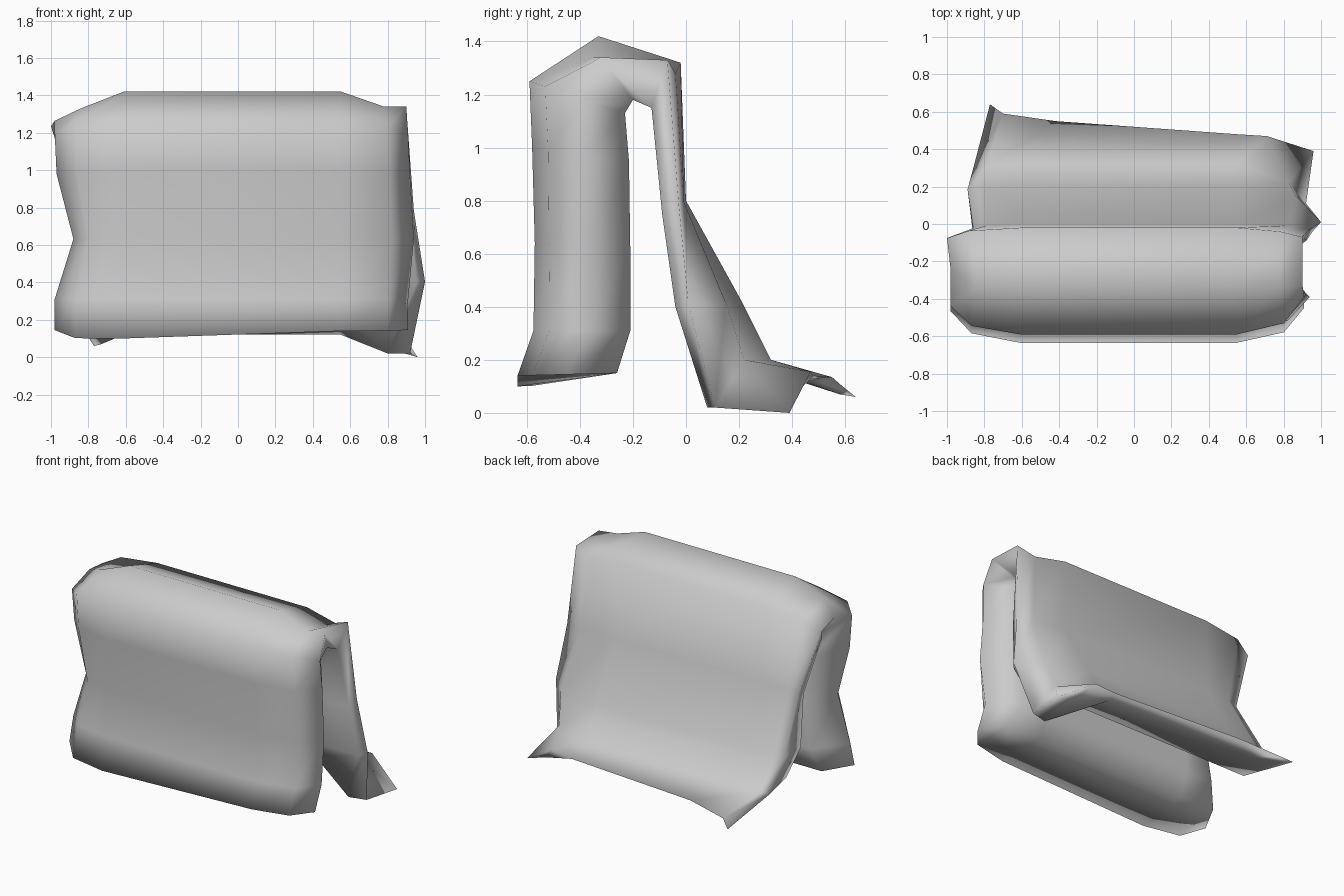
import bpy
import bmesh
from mathutils import Vector

default = bpy.data.objects.get("Cube")
if default:
    bpy.data.objects.remove(default)

# One plain cloth colour
cloth = bpy.data.materials.new("grey cloth")
cloth.use_nodes = True
grey = (0.6, 0.6, 0.6, 1)
cloth.diffuse_color = grey
cloth.node_tree.nodes["Principled BSDF"].inputs["Base Color"].default_value = grey

# Padded drape, from the front hem over the top to the back hem:
# outer y and z, inner y and z, right and left edge x,
# how far through the thickness each edge lies, reach of the inner face
stations = [
    (-.635, .14, -.26, .15, -.98, .91, .45, .5, .7),
    (-.575, .31, -.21, .31, -.98, .91, .42, .55, .55),
    (-.57, .64, -.21, .62, -.88, .94, .4, .5, .55),
    (-.58, 1, -.215, .95, -.97, .92, .42, .55, .55),
    (-.59, 1.25, -.23, 1.13, -.98, .91, .42, .55, .7),
    (-.33, 1.42, -.2, 1.18, -.98, .9, .65, .32, .8),
    (-.02, 1.32, -.13, 1.15, -1, .9, .5, .15, .9),
    (0, .8, -.09, .75, -.86, .94, .25, .3, .95),
    (.21, .42, -.04, .4, -.89, 1, .1, .8, .9),
    (.32, .2, .08, .23, -.86, .92, .1, .7, .9),
    (.52, .14, .44, .12, -.77, .96, .5, .5, .9),
]
flat_right, flat_left = -.61, .55

# Order of points round one cross-section
EDGE_R, SHOULDER_R, FLAT_R, FLAT_L, SHOULDER_L, EDGE_L, IN_L, MID_L, MID_R, IN_R = range(10)


def section(yo, zo, yi, zi, edge_r, edge_l, share_r, share_l, reach):
    """Closed loop of points across the width, outer face then inner face."""
    outer, inner = Vector((0, yo, zo)), Vector((0, yi, zi))

    def half(flat, edge, share):
        def point(across, through):
            p = outer.lerp(inner, through)
            p.x = flat + (edge - flat) * across
            return p
        return [point(1, share), point(.7, share * .3), point(0, 0),
                point(0, 1), point(reach, 1)]

    edge, shoulder, flat, mid, inside = half(flat_right, edge_r, share_r)
    left = half(flat_left, edge_l, share_l)
    return [edge, shoulder, flat, left[2], left[1], left[0],
            left[4], left[3], mid, inside]


rows = [section(*s) for s in stations]

# Lower right end of the front hem
for j in (SHOULDER_R, FLAT_R):
    rows[0][j].z -= .04

# Dipped shoulders and raised left corner along the top
ridge, top_back = rows[5], rows[6]
ridge[SHOULDER_R] = Vector((-.84, -.33, 1.33))
ridge[SHOULDER_L] = Vector((.78, -.35, 1.34))
ridge[EDGE_L] = Vector((.9, -.32, 1.34))
top_back[SHOULDER_L] = Vector((.78, -.04, 1.28))
top_back[EDGE_L] = Vector((.9, -.07, 1.33))

# Slanting back hem with pulled-out corner tips
lower_back, hem = rows[-2], rows[-1]
lower_back[SHOULDER_L] = Vector((.83, .22, .2))
lower_back[EDGE_L] = Vector((.92, .11, .02))
lower_back[IN_L] = Vector((.8, .08, .02))
hem[EDGE_R] = Vector((-.77, .64, .06))
hem[SHOULDER_R] = Vector((-.7, .59, .1))
hem[FLAT_R] = Vector((-.42, .55, .135))
hem[FLAT_L].y = .48
hem[SHOULDER_L] = Vector((.71, .47, .155))
hem[EDGE_L] = Vector((.96, .39, 0))
hem[IN_L] = Vector((.82, .38, .04))
hem[MID_L].y = .4
hem[IN_R] = Vector((-.73, .58, .07))

# Skin the loops, then close both hems
bm = bmesh.new()
loops = [[bm.verts.new(p) for p in row] for row in rows]
for a, b in zip(loops, loops[1:]):
    for j in range(len(a)):
        k = (j + 1) % len(a)
        bm.faces.new((a[j], a[k], b[k], b[j]))
caps = [
    (EDGE_R, SHOULDER_R, IN_R),
    (SHOULDER_R, FLAT_R, MID_R, IN_R),
    (FLAT_R, FLAT_L, MID_L, MID_R),
    (FLAT_L, SHOULDER_L, IN_L, MID_L),
    (SHOULDER_L, EDGE_L, IN_L),
]
for loop in (loops[0], loops[-1]):
    for cap in caps:
        bm.faces.new([loop[j] for j in cap])
bmesh.ops.recalc_face_normals(bm, faces=bm.faces[:])
for face in bm.faces:
    face.smooth = True

mesh = bpy.data.meshes.new("draped_cloth")
bm.to_mesh(mesh)
bm.free()
mesh.materials.append(cloth)
draped_cloth = bpy.data.objects.new("draped_cloth", mesh)
bpy.context.collection.objects.link(draped_cloth)
